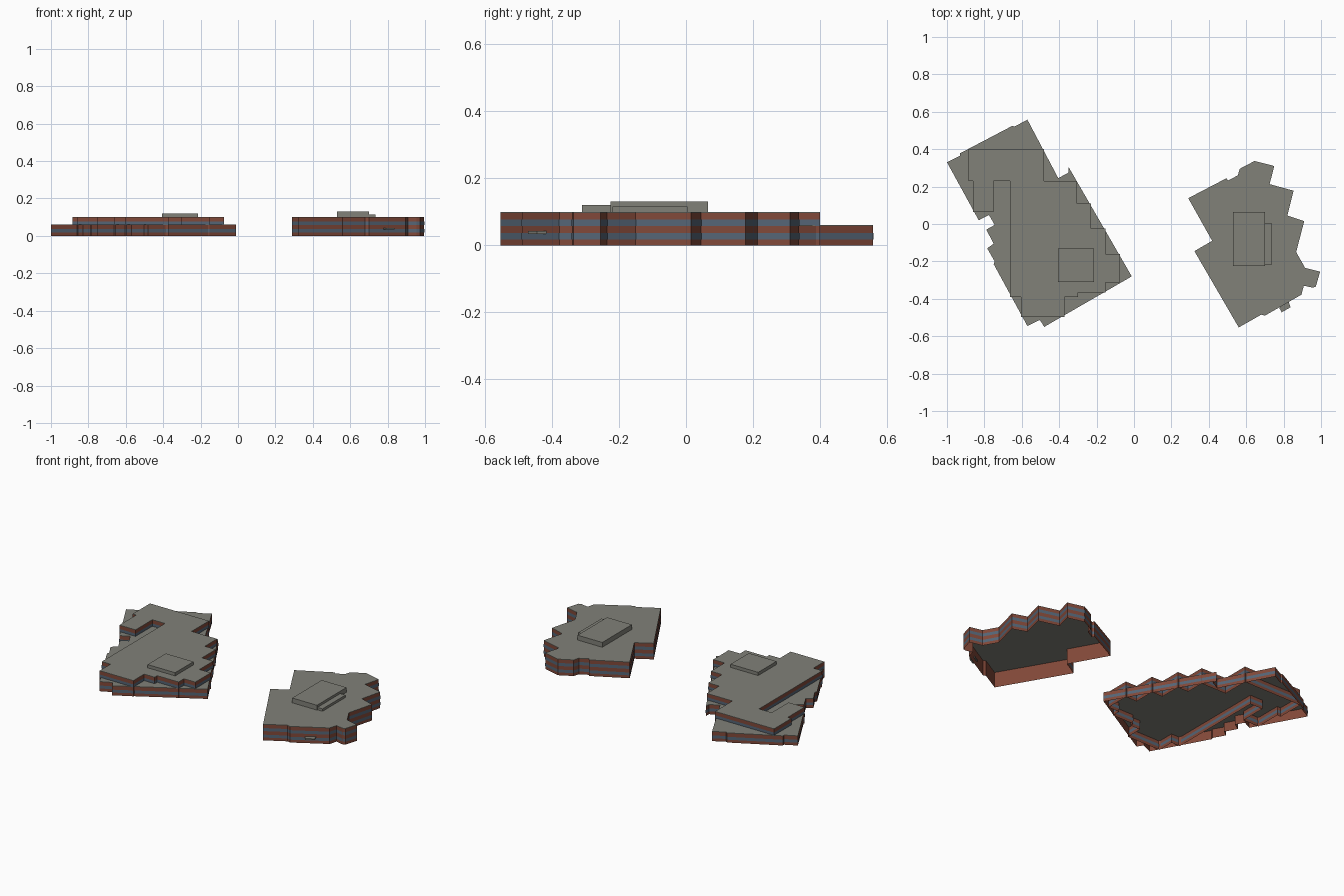
import bpy
import bmesh
from mathutils import Vector

if "Cube" in bpy.data.objects:
    bpy.data.objects.remove(bpy.data.objects["Cube"])


def make_material(name, rgb):
    mat = bpy.data.materials.new(name)
    mat.use_nodes = True
    color = (*rgb, 1.0)
    mat.diffuse_color = color
    mat.node_tree.nodes["Principled BSDF"].inputs["Base Color"].default_value = color
    return mat


BRICK = make_material("red brick", (0.22, 0.065, 0.04))
GLASS = make_material("blue grey glass", (0.09, 0.13, 0.18))
ROOF = make_material("roof grey", (0.22, 0.22, 0.19))

SLAB = 0.003          # roof thickness
PROUD = 0.001         # how far window bands stand off the wall
BANDS = [(0.018, 0.036), (0.058, 0.077)]


def finish(name, bm, mat):
    mesh = bpy.data.meshes.new(name)
    bm.to_mesh(mesh)
    bm.free()
    mesh.materials.append(mat)
    obj = bpy.data.objects.new(name, mesh)
    bpy.context.scene.collection.objects.link(obj)
    return obj


def strips(name, outline, z0, z1, mat, offset=0.0):
    """Vertical faces along a clockwise outline, moved outward by offset."""
    bm = bmesh.new()
    for a, b in zip(outline, outline[1:] + outline[:1]):
        a, b = Vector((*a, 0)), Vector((*b, 0))
        out = Vector((a.y - b.y, b.x - a.x, 0)).normalized() * offset
        corners = [(b, z0), (a, z0), (a, z1), (b, z1)]
        bm.faces.new([bm.verts.new(p + out + Vector((0, 0, z))) for p, z in corners])
    if offset == 0:
        bmesh.ops.remove_doubles(bm, verts=bm.verts, dist=0.0001)
    return finish(name, bm, mat)


def slab(name, outline, z0, z1, mat):
    """Solid prism over an outline."""
    bm = bmesh.new()
    base = bm.faces.new([bm.verts.new((x, y, z0)) for x, y in outline])
    top = bmesh.ops.extrude_face_region(bm, geom=[base])["geom"]
    verts = [g for g in top if isinstance(g, bmesh.types.BMVert)]
    bmesh.ops.translate(bm, verts=verts, vec=(0, 0, z1 - z0))
    bmesh.ops.recalc_face_normals(bm, faces=bm.faces)
    return finish(name, bm, mat)


def block(name, outline, height, both_sides=False):
    """Open-bottomed block: brick walls, window bands and a flat roof."""
    strips(name + "_walls", outline, 0, height - SLAB, BRICK)
    for i, (low, high) in enumerate(BANDS):
        if high < height:
            strips(f"{name}_window_band_{i + 1}", outline, low, high, GLASS, PROUD)
            if both_sides:
                strips(f"{name}_inner_band_{i + 1}", outline, low, high, GLASS, -PROUD)
    slab(name + "_roof", outline, height - SLAB, height, ROOF)


def roof_box(name, x0, x1, y0, y1, top):
    slab(name, [(x0, y0), (x0, y1), (x1, y1), (x1, y0)], 0.1, top, ROOF)


# Low rotated storey of the west building
low_storey = [
    (-1, 0.33), (-0.93, 0.365), (-0.93, 0.378), (-0.65, 0.525), (-0.64, 0.52),
    (-0.57, 0.558), (-0.405, 0.245), (-0.35, 0.275), (-0.35, 0.305),
    (-0.012, -0.28), (-0.48, -0.55), (-0.503, -0.513), (-0.57, -0.545),
    (-0.75, -0.215), (-0.745, -0.20), (-0.785, -0.13), (-0.75, -0.105),
    (-0.79, -0.03), (-0.745, -0.005), (-0.775, 0.048), (-0.83, 0.02)]
block("low_storey", low_storey, 0.06)

# Stepped upper storey
upper_storey = [
    (-0.885, 0.4), (-0.48, 0.4), (-0.48, 0.23), (-0.305, 0.23), (-0.305, 0.11),
    (-0.23, 0.11), (-0.23, -0.025), (-0.153, -0.025), (-0.153, -0.16),
    (-0.075, -0.16), (-0.075, -0.312), (-0.153, -0.312), (-0.153, -0.365),
    (-0.3, -0.365), (-0.3, -0.39), (-0.372, -0.39), (-0.372, -0.496),
    (-0.603, -0.496), (-0.603, -0.39), (-0.663, -0.39), (-0.663, 0.23),
    (-0.75, 0.23), (-0.75, 0.065), (-0.86, 0.065), (-0.86, 0.23), (-0.885, 0.23)]
block("upper_storey", upper_storey, 0.1, both_sides=True)
roof_box("west_plant_room", -0.405, -0.215, -0.31, -0.13, 0.12)

# East building with its jagged bay side
east_block = [
    (0.29, 0.138), (0.495, 0.245), (0.503, 0.232), (0.555, 0.26), (0.565, 0.295),
    (0.645, 0.337), (0.75, 0.31), (0.725, 0.213), (0.853, 0.178), (0.82, 0.045),
    (0.91, 0.015), (0.867, -0.15), (0.915, -0.235), (0.995, -0.255),
    (0.972, -0.335), (0.955, -0.34), (0.908, -0.33), (0.895, -0.378),
    (0.70, -0.49), (0.68, -0.485), (0.56, -0.553), (0.323, -0.145), (0.418, -0.09)]
block("east_block", east_block, 0.1)
roof_box("east_plant_room", 0.53, 0.70, -0.225, 0.065, 0.13)
roof_box("east_plant_annex", 0.70, 0.735, -0.22, 0.005, 0.115)

# Entrance canopy
canopy = [(0.79, -0.43), (0.825, -0.41), (0.837, -0.445), (0.79, -0.472), (0.777, -0.45)]
slab("entrance_canopy", canopy, 0.034, 0.042, ROOF)
